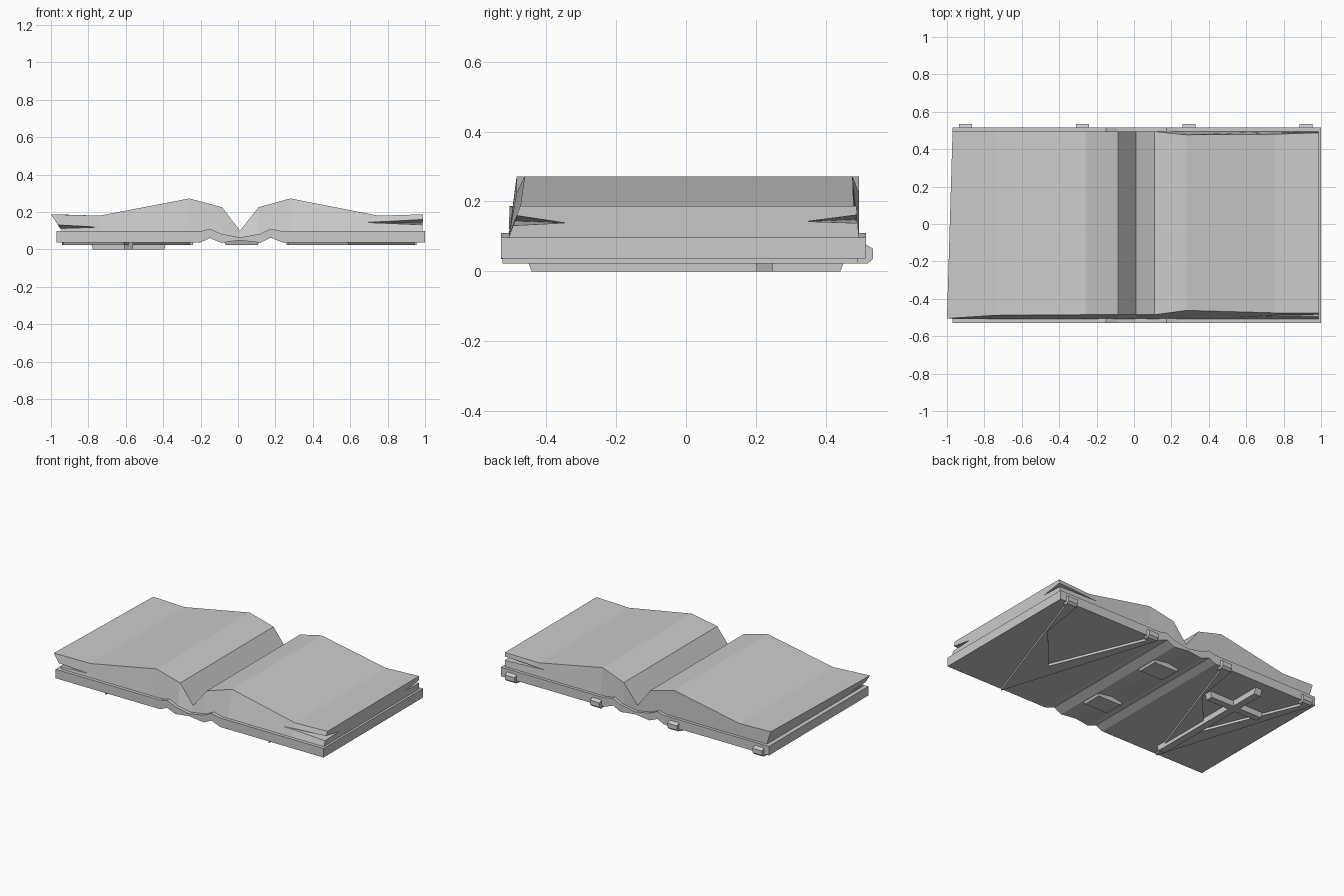
import bpy
import bmesh
from mathutils import Vector

old = bpy.data.objects.get("Cube")
if old:
    bpy.data.objects.remove(old, do_unlink=True)

grey = bpy.data.materials.new("plain_grey")
grey.use_nodes = True
grey.diffuse_color = (0.6, 0.6, 0.6, 1)
grey.node_tree.nodes["Principled BSDF"].inputs["Base Color"].default_value = (0.6, 0.6, 0.6, 1)


def finish(name, bm):
    bmesh.ops.recalc_face_normals(bm, faces=bm.faces)
    mesh = bpy.data.meshes.new(name)
    bm.to_mesh(mesh)
    bm.free()
    mesh.materials.append(grey)
    obj = bpy.data.objects.new(name, mesh)
    bpy.context.collection.objects.link(obj)
    return obj


def loft(name, rings):
    """Join matching closed rings of points and cap both ends."""
    bm = bmesh.new()
    rows = [[bm.verts.new(p) for p in ring] for ring in rings]
    n = len(rows[0])
    for a, b in zip(rows, rows[1:]):
        for i in range(n):
            j = (i + 1) % n
            bm.faces.new((a[i], a[j], b[j], b[i]))
    bm.faces.new(rows[0])
    bm.faces.new(rows[-1])
    return finish(name, bm)


def slab(name, outline, z_low, z_high, taper=1.0):
    """Raise a flat outline, with its lower face shrunk about its centre."""
    c = sum((Vector(p) for p in outline), Vector((0, 0))) / len(outline)
    low = [c + (Vector(p) - c) * taper for p in outline]
    return loft(name, [[(p.x, p.y, z_low) for p in low],
                       [(x, y, z_high) for x, y in outline]])


def rect(x0, x1, y0, y1):
    return [(x0, y0), (x1, y0), (x1, y1), (x0, y1)]


# Cover with folded spine: x, underside, upper side
cover = [(-0.97, 0.037, 0.097), (-0.2, 0.037, 0.097), (-0.15, 0.06, 0.11),
         (-0.09, 0.035, 0.083), (0.01, 0.048, 0.064), (0.12, 0.035, 0.083),
         (0.175, 0.062, 0.11), (0.24, 0.037, 0.097), (1.0, 0.037, 0.097)]
loft("cover", [[(x, -0.53, lo), (x, 0.515, lo), (x, 0.515, hi), (x, -0.53, hi)]
               for x, lo, hi in cover])

# Page block: lower x, upper x, lower z, upper z, front upper y, back upper y
pages = [(-0.94, -1.0, 0.095, 0.187, -0.505, 0.495),
         (-0.74, -0.74, 0.095, 0.18, -0.488, 0.495),
         (-0.26, -0.26, 0.095, 0.272, -0.485, 0.495),
         (-0.085, -0.085, 0.08, 0.225, -0.485, 0.495),
         (0.01, 0.01, 0.06, 0.10, -0.485, 0.495),
         (0.11, 0.11, 0.08, 0.225, -0.485, 0.495),
         (0.28, 0.28, 0.095, 0.272, -0.462, 0.477),
         (0.75, 0.75, 0.095, 0.18, -0.475, 0.48),
         (0.985, 0.99, 0.095, 0.187, -0.475, 0.488)]
rings = [[(xl, -0.508, zl), (xl, 0.495, zl), (xu, yb, zu), (xu, yf, zu)]
         for xl, xu, zl, zu, yf, yb in pages]
rings[0][2] = (-0.97, 0.495, 0.187)
block = loft("page_block", rings)

# Wedge-shaped gaps between the loose pages at three corners
for sx, sy, reach, z_top, z_low in [(1, -1, 0.64, 0.17, 0.127), (1, 1, 0.64, 0.17, 0.135),
                                    (-1, -1, 0.74, 0.138, 0.108)]:
    mid = (z_top + z_low) / 2
    out = (1.03 * sx, 0.54 * sy)
    bm = bmesh.new()
    for p in [(*out, z_top), (*out, z_low), (reach * sx, 0.51 * sy, mid - 0.004),
              (1.0 * sx, 0.34 * sy, mid - 0.01)]:
        bm.verts.new(p)
    bmesh.ops.convex_hull(bm, input=bm.verts)
    cutter = finish("page_gap_cutter", bm)
    cutter.hide_render = True
    mod = block.modifiers.new("gap", "BOOLEAN")
    mod.operation = "DIFFERENCE"
    mod.solver = "EXACT"
    mod.object = cutter
    bpy.context.view_layer.objects.active = block
    bpy.ops.object.modifier_apply(modifier=mod.name)
    bpy.data.objects.remove(cutter, do_unlink=True)

# Pointed strap on the underside of each cover board
strap = [(0.95, 0.51), (0.59, -0.525), (0.26, 0.51), (0.3, 0.51),
         (0.56, -0.12), (0.83, 0.195), (0.88, 0.51)]
for side, shift in (("left", 0), ("right", -1.2)):
    slab(side + "_strap", [(x + shift, y) for x, y in strap], 0.022, 0.045)

# Clasp tabs where the straps fold round the back edge
for i, x in enumerate((-0.9, -0.275, 0.295, 0.92)):
    loft(f"clasp_tab_{i + 1}", [[(x + d, 0.49, 0.022), (x + d, 0.52, 0.022),
                                 (x + d, 0.535, 0.035), (x + d, 0.535, 0.065),
                                 (x + d, 0.515, 0.077), (x + d, 0.49, 0.077)]
                                for d in (-0.035, 0.035)])

# Raised cross on the underside of the right board
slab("cross_upright", rect(-0.61, -0.56, -0.46, 0.46), 0, 0.045, 0.96)
slab("cross_bar", rect(-0.79, -0.38, 0.2, 0.25), 0, 0.045, 0.93)

# Raised bands across the spine
for name, y0, y1 in (("front_spine_band", -0.34, -0.19), ("back_spine_band", 0.17, 0.33)):
    slab(name, rect(-0.08, 0.12, y0, y1), 0.022, 0.055, 0.85)
